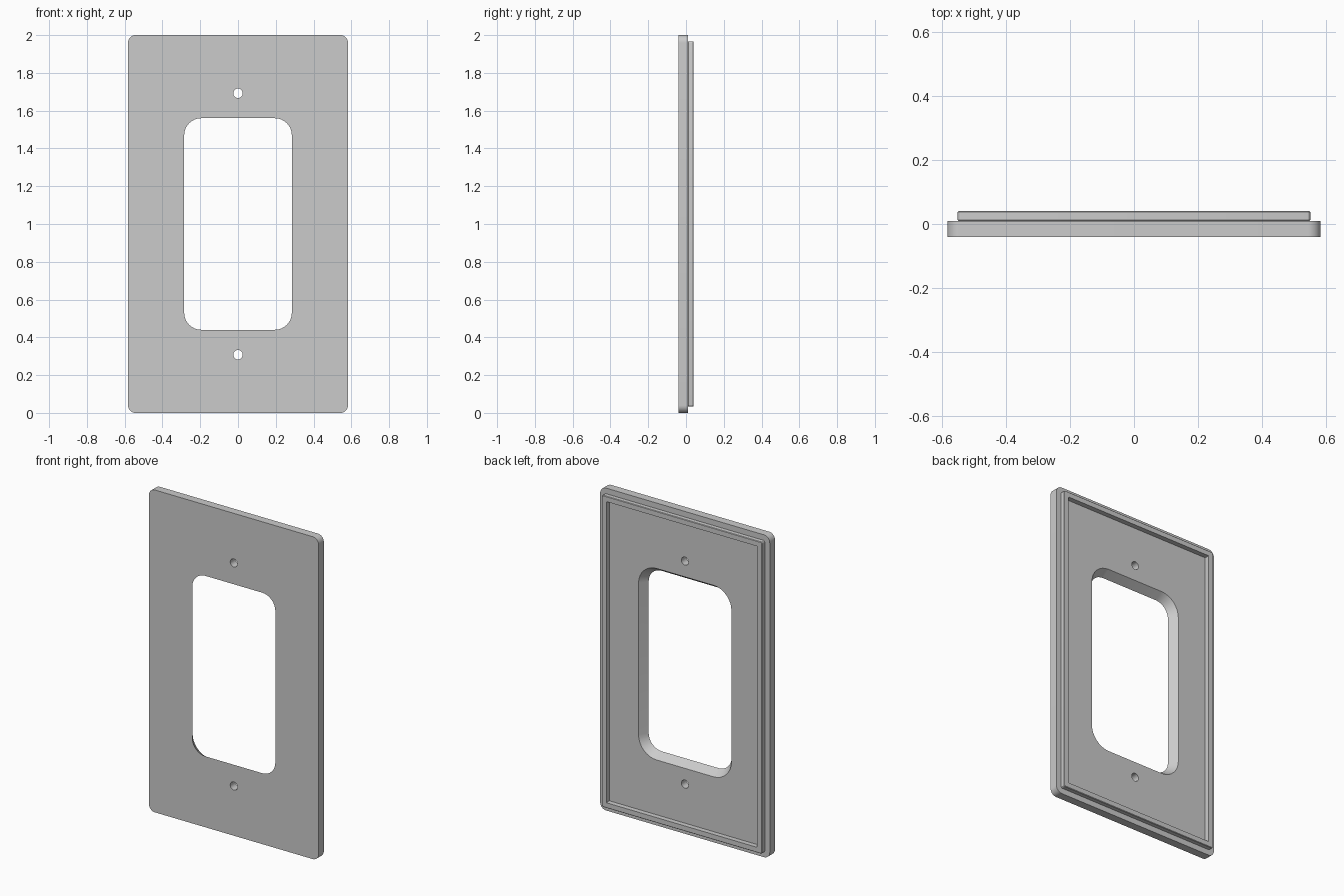
import bpy, bmesh, math

if "Cube" in bpy.data.objects:
    bpy.data.objects.remove(bpy.data.objects["Cube"])

CZ = 1.0  # mid height of the plate


def rounded_rect(hx, hz, r, seg=8):
    pts = []
    for sx, sz, start in ((1, 1, 0), (-1, 1, 90), (-1, -1, 180), (1, -1, 270)):
        for i in range(seg + 1):
            a = math.radians(start + 90 * i / seg)
            pts.append((sx * (hx - r) + r * math.cos(a),
                        CZ + sz * (hz - r) + r * math.sin(a)))
    return pts


def circle(z, r, n=24):
    return [(r * math.cos(2 * math.pi * i / n), z + r * math.sin(2 * math.pi * i / n))
            for i in range(n)]


def ring(bm, pts, y):
    return [bm.verts.new((x, y, z)) for x, z in pts]


def bridge(bm, a, b):
    n = len(a)
    for i in range(n):
        j = (i + 1) % n
        bm.faces.new((a[i], a[j], b[j], b[i]))


def finish(bm, name):
    bmesh.ops.recalc_face_normals(bm, faces=bm.faces)
    me = bpy.data.meshes.new(name)
    bm.to_mesh(me)
    bm.free()
    ob = bpy.data.objects.new(name, me)
    bpy.context.collection.objects.link(ob)
    bpy.ops.object.select_all(action='DESELECT')
    ob.select_set(True)
    bpy.context.view_layer.objects.active = ob
    bpy.ops.object.shade_smooth_by_angle(angle=math.radians(30))


# Front plate: outline, flared opening and two screw holes
FRONT, BACK, TIP = -0.041, 0.010, 0.041
FLARE = 0.034
outline = rounded_rect(0.582, 1.0, 0.04)
loops = [
    (outline, outline),
    (rounded_rect(0.285, 0.56, 0.09),
     rounded_rect(0.285 + FLARE, 0.56 + FLARE, 0.09 + FLARE)),
]
for s in (-1, 1):
    hole = circle(CZ + s * 0.692, 0.025)
    loops.append((hole, hole))

bm = bmesh.new()
caps = ([], [])
for front_pts, back_pts in loops:
    rings = (ring(bm, front_pts, FRONT), ring(bm, back_pts, BACK))
    bridge(bm, *rings)
    for cap, r in zip(caps, rings):
        cap.extend(bm.edges.get((r[i - 1], r[i])) for i in range(len(r)))
for cap, ny in zip(caps, (-1, 1)):
    bmesh.ops.triangle_fill(bm, edges=cap, use_beauty=True, normal=(0, ny, 0))
finish(bm, "wall_plate")

# Raised gasket rim on the back: profile of (half width, y, corner radius)
profile = [(0.547, BACK - 0.002, 0.007), (0.547, BACK, 0.007),
           (0.550, BACK + 0.003, 0.010), (0.550, TIP - 0.003, 0.010),
           (0.547, TIP, 0.007), (0.517, TIP, 0.003), (0.517, BACK - 0.002, 0.003)]
bm = bmesh.new()
rings = [ring(bm, rounded_rect(hx, hx + 0.417, r, 3), y) for hx, y, r in profile]
for i in range(len(rings)):
    bridge(bm, rings[i - 1], rings[i])
finish(bm, "back_rim")
